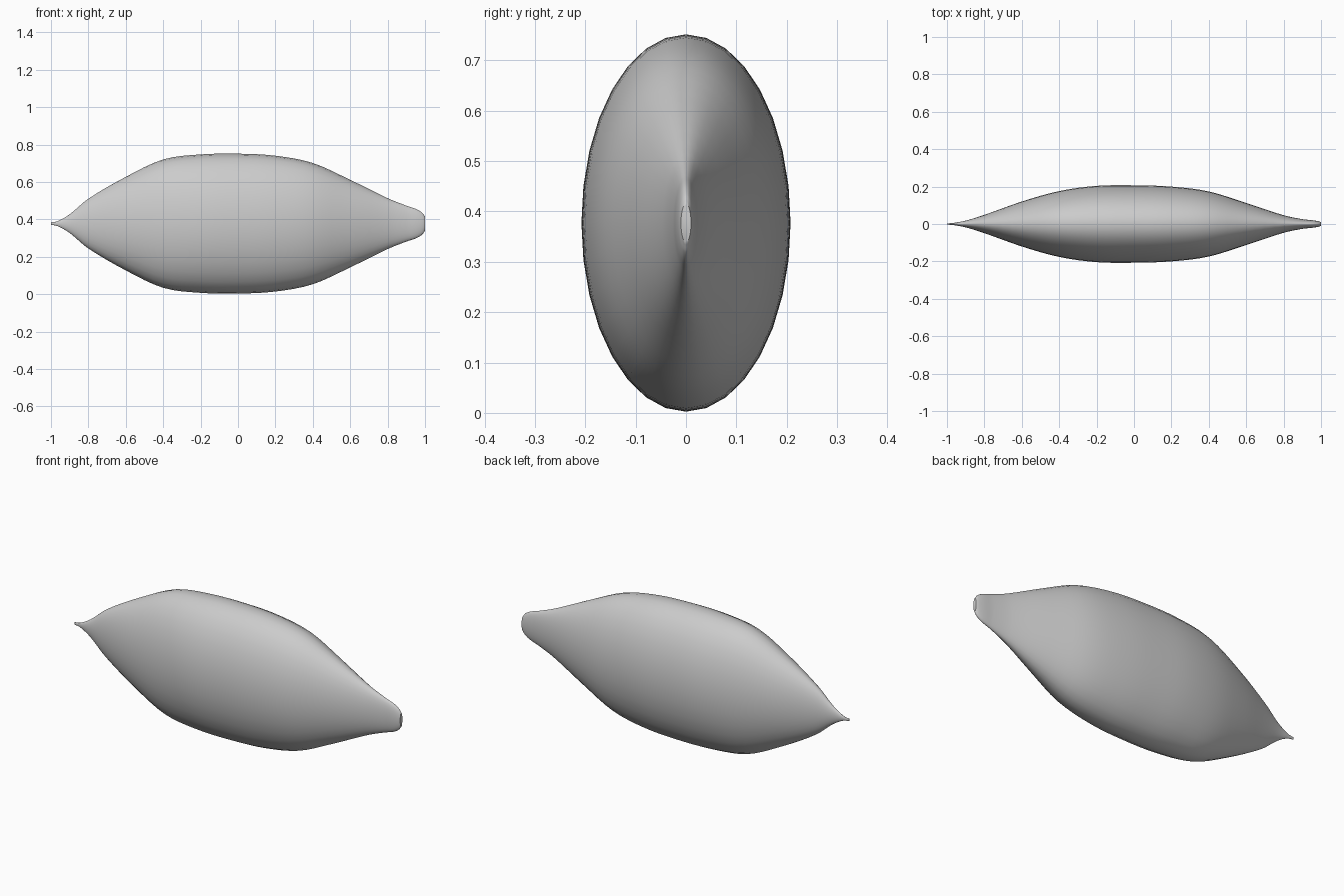
import bpy, bmesh, math

cube = bpy.data.objects.get("Cube")
if cube:
    bpy.data.objects.remove(cube, do_unlink=True)

CENTRE_Z, SIDES, STEPS = 0.377, 32, 4

# Stations along the body: x, half height, half width
STATIONS = [
    (-1.0, .007, .003), (-.965, .013, .006), (-.9, .05, .018), (-.8, .133, .049),
    (-.6, .25, .12), (-.4, .343, .176), (-.2, .37, .204), (0, .374, .207),
    (.2, .363, .2), (.4, .324, .174), (.6, .234, .112), (.8, .136, .047),
    (.9, .096, .026), (.955, .077, .02), (.985, .058, .015), (1.0, .038, .01),
]


def slope(i, k):
    """Slope of radius k against x at station i."""
    a, b = STATIONS[max(i - 1, 0)], STATIONS[min(i + 1, len(STATIONS) - 1)]
    return (b[k] - a[k]) / (b[0] - a[0])


def sample(i, t):
    """Smooth cubic between stations i and i + 1."""
    a, b = STATIONS[i], STATIONS[i + 1]
    span = b[0] - a[0]
    s = t * t * (3 - 2 * t)
    radii = [a[k] * (1 - s) + b[k] * s
             + span * t * (1 - t) * ((1 - t) * slope(i, k) - t * slope(i + 1, k))
             for k in (1, 2)]
    return (a[0] + span * t, *radii)


# Loft elliptical rings from the pointed tip to the blunt end
rings = [sample(i, j / STEPS) for i in range(len(STATIONS) - 1) for j in range(STEPS)]
rings.append(STATIONS[-1])

bm = bmesh.new()
loops = []
for x, high, wide in rings:
    angles = [math.tau * n / SIDES for n in range(SIDES)]
    loops.append([bm.verts.new((x, wide * math.sin(a), CENTRE_Z + high * math.cos(a)))
                  for a in angles])
for a, b in zip(loops, loops[1:]):
    for n in range(SIDES):
        m = (n + 1) % SIDES
        bm.faces.new((a[n], a[m], b[m], b[n]))

# Flat end caps
bm.faces.new(loops[0])
bm.faces.new(loops[-1])
bmesh.ops.recalc_face_normals(bm, faces=bm.faces)

mesh = bpy.data.meshes.new("pod_body")
bm.to_mesh(mesh)
bm.free()
body = bpy.data.objects.new("pod_body", mesh)
bpy.context.collection.objects.link(body)

# Plain grey material
grey = bpy.data.materials.new("light_grey")
grey.use_nodes = True
colour = (.6, .6, .6, 1)
grey.diffuse_color = colour
grey.node_tree.nodes["Principled BSDF"].inputs["Base Color"].default_value = colour
mesh.materials.append(grey)

bpy.ops.object.select_all(action='DESELECT')
body.select_set(True)
bpy.context.view_layer.objects.active = body
bpy.ops.object.shade_smooth_by_angle(angle=math.radians(50))
